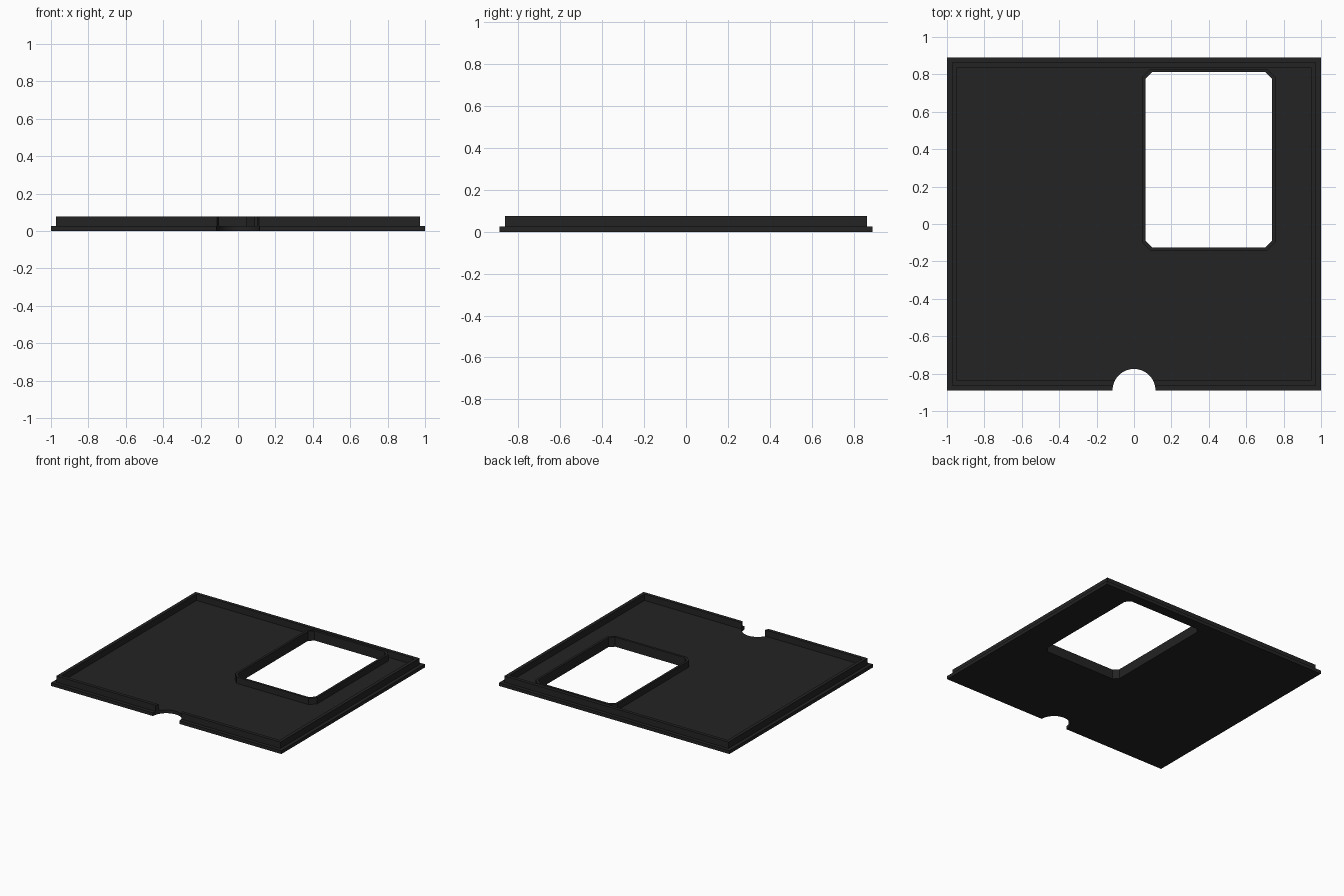
import bpy, bmesh, math

if "Cube" in bpy.data.objects:
    bpy.data.objects.remove(bpy.data.objects["Cube"])

PLATE_X, PLATE_Y = 1.0, 0.89      # half sizes of the base plate
PLATE_T, TOP = 0.026, 0.076       # plate thickness, rim height
NOTCH_R = 0.115                   # half-round notch in the front edge

mat = bpy.data.materials.new("charcoal black")
mat.diffuse_color = (0.017, 0.017, 0.017, 1)
mat.use_nodes = True
mat.node_tree.nodes["Principled BSDF"].inputs["Base Color"].default_value = mat.diffuse_color


def slab(name, loops, z0, z1):
    """Extrude a flat outline, with optional holes, from z0 to z1."""
    bm = bmesh.new()
    edges = []
    for loop in loops:
        vs = [bm.verts.new((x, y, z0)) for x, y in loop]
        edges += [bm.edges.new((a, b)) for a, b in zip(vs, vs[1:] + vs[:1])]
    bmesh.ops.triangle_fill(bm, edges=edges, use_beauty=True)
    ext = bmesh.ops.extrude_face_region(bm, geom=bm.faces[:], use_keep_orig=True)
    for v in ext["geom"]:
        if isinstance(v, bmesh.types.BMVert):
            v.co.z = z1
    bmesh.ops.recalc_face_normals(bm, faces=bm.faces[:])
    me = bpy.data.meshes.new(name)
    bm.to_mesh(me)
    bm.free()
    me.materials.append(mat)
    ob = bpy.data.objects.new(name, me)
    bpy.context.collection.objects.link(ob)
    return ob


def notch_arc(y_start, y_end, side, n):
    """Points on the notch circle from one depth to another."""
    a0, a1 = (math.asin((y + PLATE_Y) / NOTCH_R) for y in (y_start, y_end))
    return [(side * NOTCH_R * math.cos(a0 + (a1 - a0) * i / n),
             -PLATE_Y + NOTCH_R * math.sin(a0 + (a1 - a0) * i / n))
            for i in range(n + 1)]


def window(grow, chamfer):
    """Rectangle with chamfered corners around the window opening."""
    x0, x1, y0, y1 = 0.062 - grow, 0.738 + grow, -0.125 - grow, 0.812 + grow
    c = chamfer
    return [(x0 + c, y0), (x1 - c, y0), (x1, y0 + c), (x1, y1 - c),
            (x1 - c, y1), (x0 + c, y1), (x0, y1 - c), (x0, y0 + c)]


opening = window(0, 0.035)

# Base plate with the notch and the window
X, Y = PLATE_X, PLATE_Y
crown = -Y + NOTCH_R
plate = ([(-X, -Y)] + notch_arc(-Y, crown, -1, 16)
         + notch_arc(crown, -Y, 1, 16)[1:] + [(X, -Y), (X, Y), (-X, Y)])
slab("base_plate", [plate, opening], 0, PLATE_T)

# Raised rim set in from the plate edge, interrupted by the notch
xo, yo, xi, yi = X - 0.027, Y - 0.027, X - 0.053, Y - 0.053
rim = (notch_arc(-yi, -yo, 1, 3) + [(xo, -yo), (xo, yo), (-xo, yo), (-xo, -yo)]
       + notch_arc(-yo, -yi, -1, 3) + [(-xi, -yi), (-xi, yi), (xi, yi), (xi, -yi)])
slab("rim", [rim], PLATE_T, TOP)

# Raised collar around the window
slab("window_collar", [window(0.018, 0.044), opening], PLATE_T, TOP)
